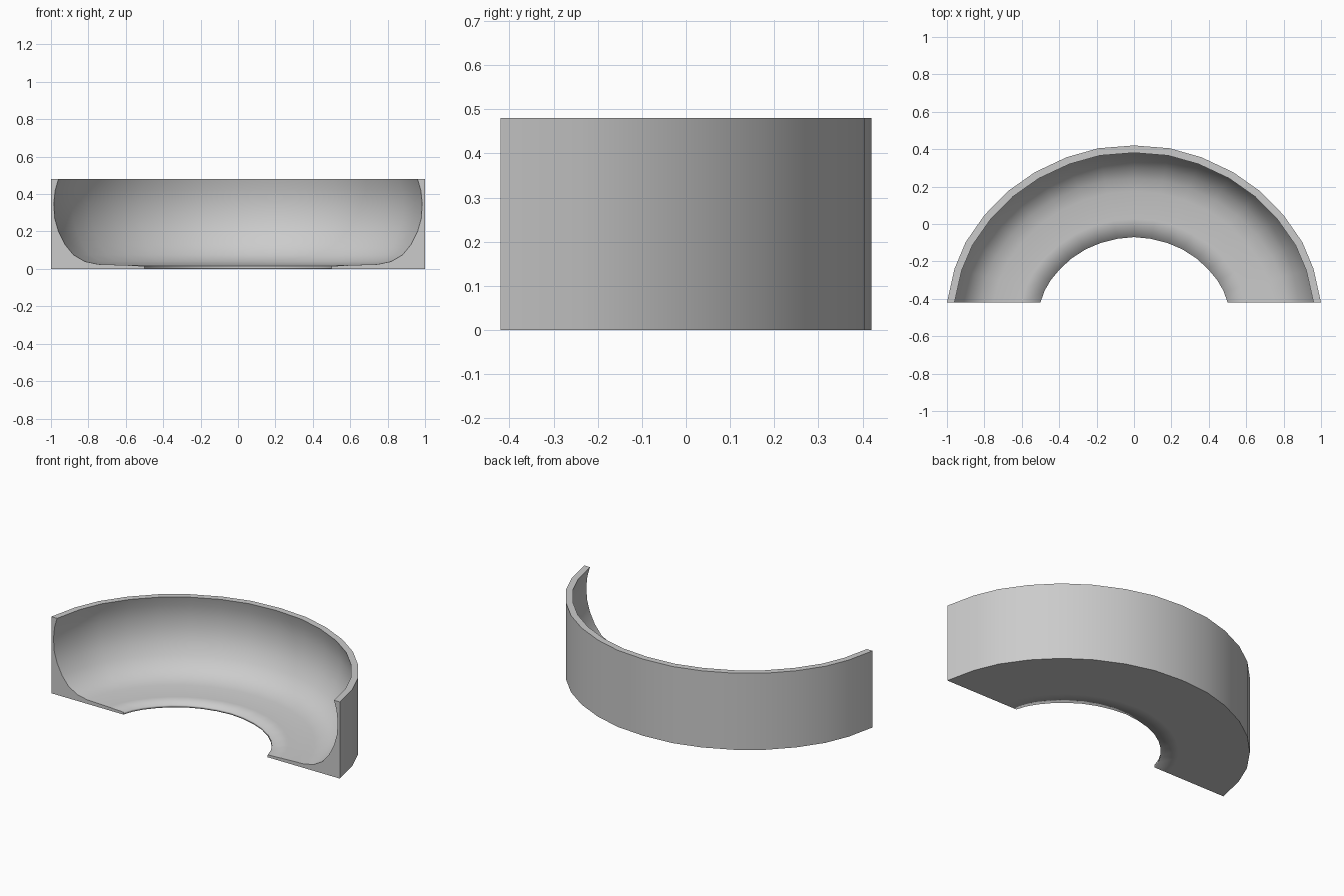
import bpy, bmesh, math
from mathutils import Vector

cube = bpy.data.objects.get("Cube")
if cube:
    bpy.data.objects.remove(cube, do_unlink=True)

mat = bpy.data.materials.new("plain_grey")
mat.use_nodes = True
grey = (0.6, 0.6, 0.6, 1)
mat.diffuse_color = grey
mat.node_tree.nodes["Principled BSDF"].inputs["Base Color"].default_value = grey

# Half plans of the outer wall and the inner opening, from the middle to one end
outer = [(0, .42), (.19, .405), (.36, .357), (.53, .277), (.675, .175),
         (.80, .047), (.90, -.097), (.96, -.24), (1, -.42)]
inner = [(0, -.07), (.09, -.079), (.18, -.102), (.26, -.136), (.335, -.185),
         (.395, -.24), (.445, -.30), (.48, -.36), (.5, -.42)]


def mirrored(half):
    return [Vector((-x, y)) for x, y in reversed(half[1:])] + [Vector(p) for p in half]


# Section: share of the way from the outer wall to the opening, and height
section = [(0, 0), (0, .48), (.08, .48), (.045, .42), (.03, .35), (.04, .27),
           (.08, .20), (.15, .13), (.24, .075), (.36, .04), (.5, .025),
           (.8, .02), (1, .015), (1, 0), (.8, 0)]

# Sweep the section round the plan
bm = bmesh.new()
rings = []
for o, i in zip(mirrored(outer), mirrored(inner)):
    ring = []
    for share, z in section:
        p = o.lerp(i, share)
        ring.append(bm.verts.new((p.x, p.y, z)))
    rings.append(ring)
n = len(section)
for a, b in zip(rings, rings[1:]):
    for k in range(n):
        j = (k + 1) % n
        bm.faces.new((a[k], a[j], b[j], b[k]))
caps = [bm.faces.new(rings[0]), bm.faces.new(rings[-1])]
bmesh.ops.recalc_face_normals(bm, faces=bm.faces)

# Round the lip at the opening; keep the rim, base and end edges crisp
lip = {v for ring in rings for v in ring[-3:-1]}
for face in bm.faces:
    face.smooth = True
for edge in bm.edges:
    at_end = any(f in caps for f in edge.link_faces)
    on_lip = all(v in lip for v in edge.verts)
    edge.smooth = not at_end and (on_lip or edge.calc_face_angle(0) < math.radians(50))

mesh = bpy.data.meshes.new("curved_ramp")
bm.to_mesh(mesh)
bm.free()
mesh.materials.append(mat)
ramp = bpy.data.objects.new("curved_ramp", mesh)
bpy.context.collection.objects.link(ramp)
